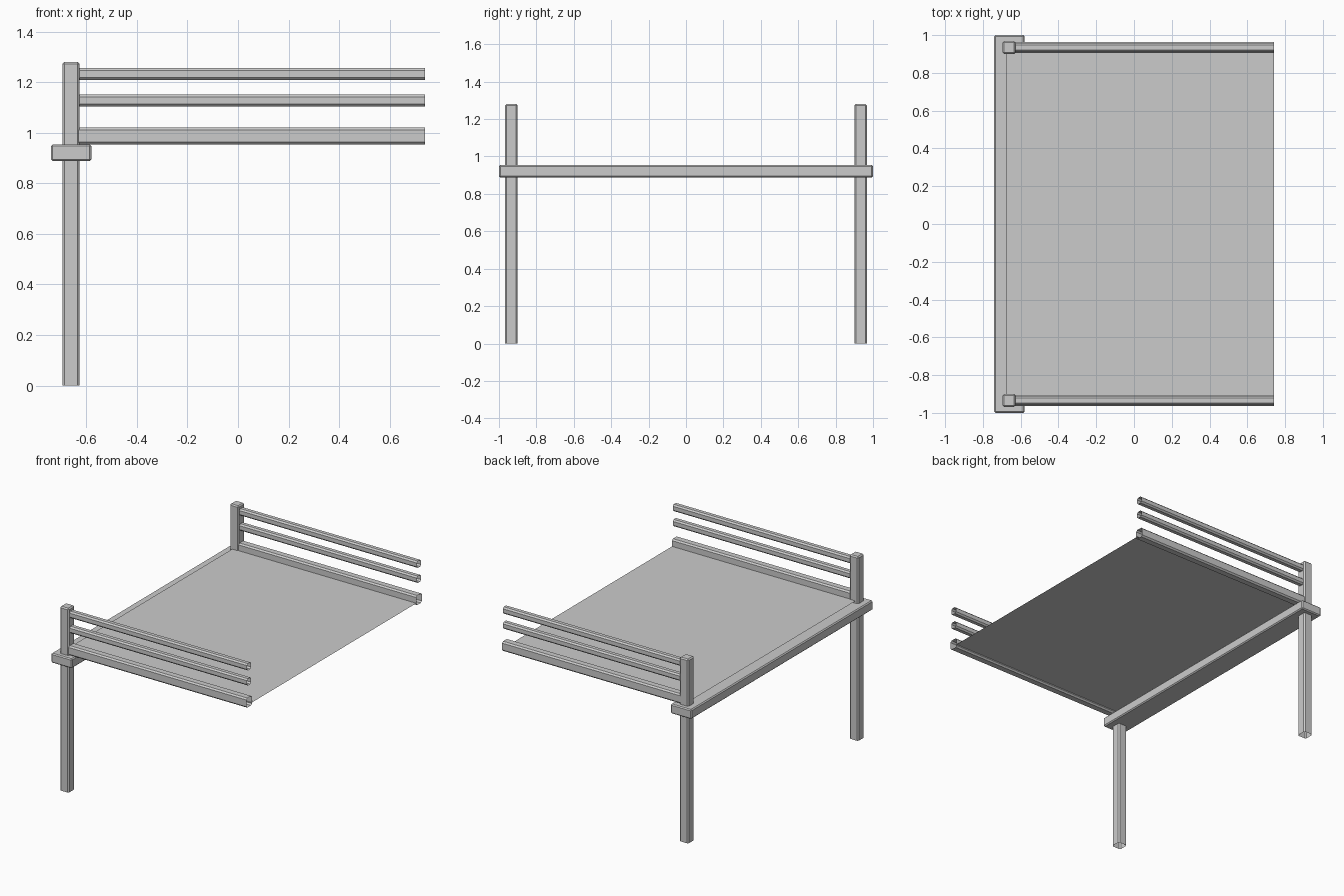
import bpy, bmesh
from mathutils import Vector

cube = bpy.data.objects.get("Cube")
if cube:
    bpy.data.objects.remove(cube, do_unlink=True)

# One plain grey for the whole piece
grey = bpy.data.materials.new("plain grey")
grey.use_nodes = True
colour = (0.6, 0.6, 0.6, 1)
grey.diffuse_color = colour
grey.node_tree.nodes["Principled BSDF"].inputs["Base Color"].default_value = colour


def finish(name, bm):
    mesh = bpy.data.meshes.new(name)
    bm.to_mesh(mesh)
    bm.free()
    mesh.materials.append(grey)
    obj = bpy.data.objects.new(name, mesh)
    bpy.context.collection.objects.link(obj)
    return obj


def timber(name, low, high, bevel, open_sides=()):
    """Chamfered timber; faces pointing along open_sides are left out."""
    low, high = Vector(low), Vector(high)
    bm = bmesh.new()
    bmesh.ops.create_cube(bm, size=1)
    for v in bm.verts:
        v.co = (low + high) / 2 + v.co * (high - low)
    bm.normal_update()
    ends = [f for f in bm.faces if any(f.normal.dot(Vector(d)) > 0.9 for d in open_sides)]
    bmesh.ops.delete(bm, geom=ends, context="FACES_ONLY")
    edges = [e for e in bm.edges if not e.is_boundary]
    bmesh.ops.bevel(bm, geom=edges, offset=bevel, segments=1, affect="EDGES")
    return finish(name, bm)


DOWN, ENDS = [(0, 0, -1)], [(1, 0, 0), (-1, 0, 0)]
RAIL_X = (-0.64, 0.74)
MID = 0.934

# Cross beam carrying the platform
timber("cross_beam", (-0.74, -1, 0.888), (-0.58, 1, 0.954), 0.007)

# Thin platform sheet resting between the side boards
bm = bmesh.new()
bmesh.ops.create_grid(bm, x_segments=1, y_segments=1, size=0.5)
for v in bm.verts:
    v.co = Vector((0.0325 + v.co.x * 1.415, v.co.y * 1.83, 0.97))
finish("platform", bm)

# Posts, side boards and guard rails on both sides
for side, s in (("front", -1), ("back", 1)):
    y = s * MID

    def span(width):
        return y - width / 2, y + width / 2

    y0, y1 = span(0.068)
    timber(side + "_post", (-0.695, y0, 0), (-0.627, y1, 1.28), 0.008, DOWN)
    y0, y1 = span(0.06)
    timber(side + "_side_board", (RAIL_X[0], y0, 0.953), (RAIL_X[1], y1, 1.02), 0.01, ENDS)
    y0, y1 = span(0.045)
    for label, z in (("lower", 1.128), ("upper", 1.233)):
        timber(f"{side}_{label}_rail", (RAIL_X[0], y0, z - 0.0235),
               (RAIL_X[1], y1, z + 0.0235), 0.01, ENDS)
